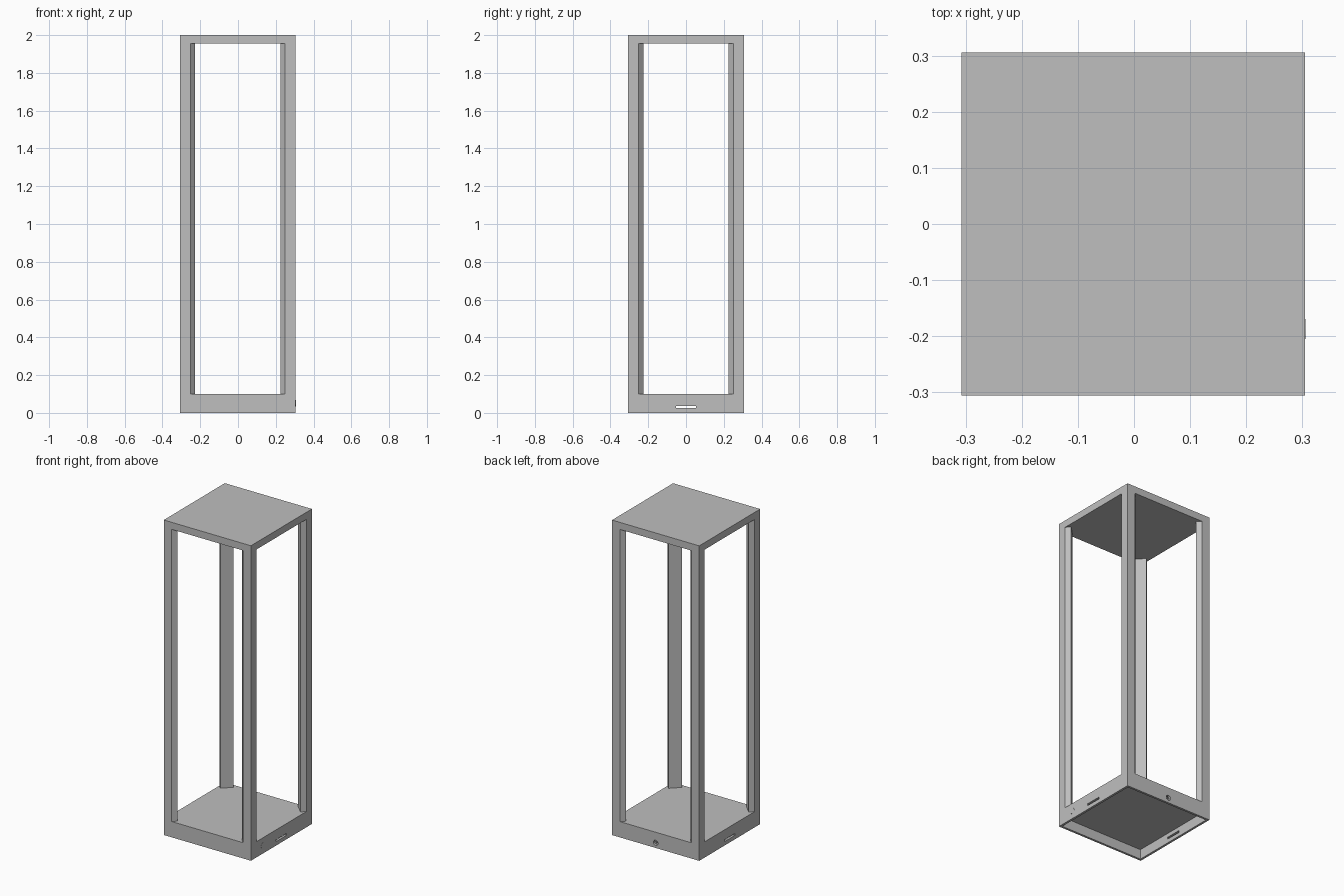
import bpy, bmesh
from math import radians
from mathutils import Matrix, Vector

if "Cube" in bpy.data.objects:
    bpy.data.objects.remove(bpy.data.objects["Cube"], do_unlink=True)

HALF = 0.306          # half width of the square frame
CX = -0.001           # body offset, leaves room for the raised button
BASE_TOP, LID_BOTTOM, HEIGHT = 0.1, 1.955, 2.0
WALL, PANEL_Z = 0.02, 0.062

grey = bpy.data.materials.new("satin_grey")
grey.use_nodes = True
colour = (0.52, 0.52, 0.52, 1)
grey.diffuse_color = colour
grey.node_tree.nodes["Principled BSDF"].inputs["Base Color"].default_value = colour


def finish(bm, name):
    bmesh.ops.recalc_face_normals(bm, faces=bm.faces)
    mesh = bpy.data.meshes.new(name)
    bm.to_mesh(mesh)
    bm.free()
    mesh.materials.append(grey)
    obj = bpy.data.objects.new(name, mesh)
    bpy.context.collection.objects.link(obj)
    return obj


def box_bmesh(low, high):
    low, high = Vector(low), Vector(high)
    bm = bmesh.new()
    bmesh.ops.create_cube(bm, size=1, matrix=Matrix.Translation((low + high) / 2)
                          @ Matrix.Diagonal((*(high - low), 1)))
    return bm


def cylinder(name, centre, radius, depth, axis):
    turn = Matrix.Rotation(radians(90), 4, "Y" if axis == "X" else "X")
    bm = bmesh.new()
    bmesh.ops.create_cone(bm, cap_ends=True, segments=24, radius1=radius, radius2=radius,
                          depth=depth, matrix=Matrix.Translation(centre) @ turn)
    return finish(bm, name)


def cut(target, cutter):
    cutter.hide_render = True
    mod = target.modifiers.new("cut", "BOOLEAN")
    mod.operation = "DIFFERENCE"
    mod.solver = "EXACT"
    mod.object = cutter
    bpy.context.view_layer.objects.active = target
    bpy.ops.object.modifier_apply(modifier=mod.name)
    bpy.data.objects.remove(cutter, do_unlink=True)


# Base: a box hollowed out from below
bm = box_bmesh((CX - HALF, -HALF, 0), (CX + HALF, HALF, BASE_TOP))
bm.normal_update()
bottom = min(bm.faces, key=lambda f: f.calc_center_median().z)
bmesh.ops.inset_region(bm, faces=[bottom], thickness=WALL)
recess = bmesh.ops.extrude_discrete_faces(bm, faces=[bottom])["faces"][0]
bmesh.ops.translate(bm, verts=recess.verts, vec=(0, 0, PANEL_Z))
base = finish(bm, "base")

# Slots through both side walls, and a round socket hole in the back
cut(base, finish(box_bmesh((-0.4, -0.052, 0.025), (0.4, 0.052, 0.037)), "slot_cutter"))
cut(base, cylinder("socket_cutter", (CX, HALF, 0.033), 0.016, 0.06, "Y"))

# Socket back plate and pin, and the round side button
cylinder("socket_plate", (CX, HALF - WALL - 0.002, 0.033), 0.02, 0.004, "Y")
cylinder("socket_pin", (CX, HALF - 0.012, 0.033), 0.005, 0.018, "Y")
cylinder("side_button", (HALF - 0.003, -0.187, 0.051), 0.018, 0.006, "X")

# Lid
finish(box_bmesh((CX - HALF, -HALF, LID_BOTTOM), (CX + HALF, HALF, HEIGHT)), "lid")

# Corner posts: square outer corner with a diagonal inner face, open at both ends
profile = [(0, 0), (0.055, 0), (0.08, 0.025), (0.025, 0.08), (0, 0.055)]
for side, sx in (("left", 1), ("right", -1)):
    for end, sy in (("front", -1), ("back", 1)):
        bm = bmesh.new()
        rings = [[bm.verts.new((CX + sx * (HALF - x), sy * (HALF - y), z)) for x, y in profile]
                 for z in (BASE_TOP, LID_BOTTOM)]
        for i in range(len(profile)):
            j = (i + 1) % len(profile)
            bm.faces.new((rings[0][i], rings[0][j], rings[1][j], rings[1][i]))
        finish(bm, f"{end}_{side}_post")
